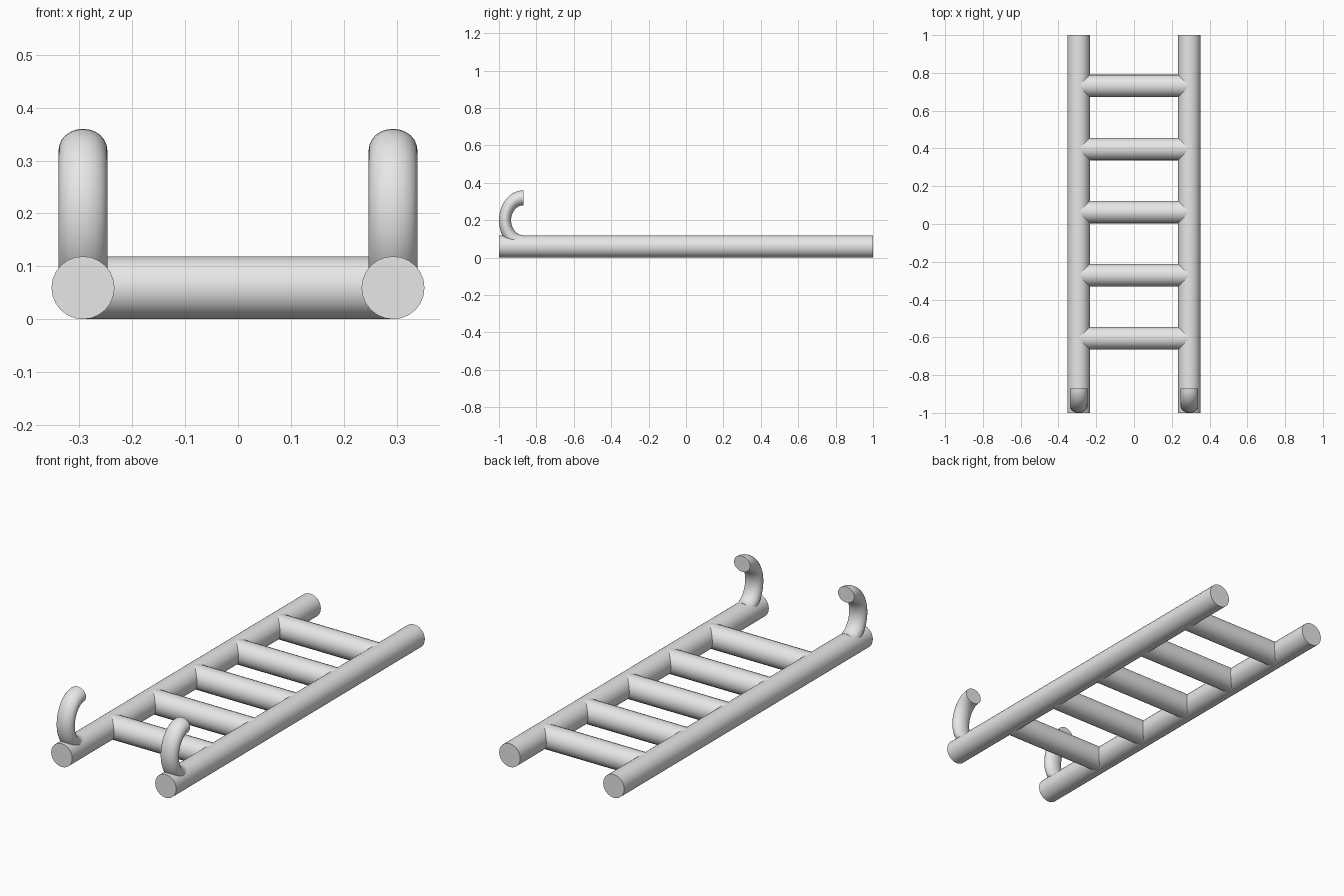
import bpy, bmesh, math
from mathutils import Matrix, Vector

cube = bpy.data.objects.get("Cube")
if cube:
    bpy.data.objects.remove(cube, do_unlink=True)

RAIL_X, RADIUS, SIDES = 0.293, 0.0595, 24

# Single grey metal
metal = bpy.data.materials.new("grey metal")
metal.use_nodes = True
colour = (0.8, 0.8, 0.8, 1)
metal.diffuse_color = colour
metal.node_tree.nodes["Principled BSDF"].inputs["Base Color"].default_value = colour


def finish(name, bm, matrix):
    """Turn a bmesh into a smooth-shaded object with sharp end caps."""
    bmesh.ops.transform(bm, matrix=matrix, verts=bm.verts)
    bmesh.ops.recalc_face_normals(bm, faces=bm.faces)
    mesh = bpy.data.meshes.new(name)
    bm.to_mesh(mesh)
    bm.free()
    mesh.materials.append(metal)
    obj = bpy.data.objects.new(name, mesh)
    bpy.context.collection.objects.link(obj)
    bpy.ops.object.select_all(action="DESELECT")
    obj.select_set(True)
    bpy.context.view_layer.objects.active = obj
    bpy.ops.object.shade_smooth_by_angle(angle=math.radians(40))
    return obj


def rod(name, centre, length, axis):
    """Capped round bar along the x or y axis."""
    bm = bmesh.new()
    bmesh.ops.create_cone(bm, cap_ends=True, segments=SIDES,
                          radius1=RADIUS, radius2=RADIUS, depth=length)
    turn = Matrix.Rotation(math.pi / 2, 4, "Y" if axis == "X" else "X")
    return finish(name, bm, Matrix.Translation(centre) @ turn)


def hook(name, x):
    """Half ring swept from inside the rail up and back over, then stretched."""
    steps, minor = 24, 1 / 3
    bm = bmesh.new()
    rings = []
    for i in range(steps + 1):
        a = math.pi / 2 + math.pi * i / steps
        ring = []
        for j in range(SIDES):
            b = 2 * math.pi * j / SIDES
            r = 1 + minor * math.cos(b)
            ring.append(bm.verts.new((minor * math.sin(b), r * math.cos(a), r * math.sin(a))))
        rings.append(ring)
    for lower, upper in zip(rings, rings[1:]):
        for j in range(SIDES):
            k = (j + 1) % SIDES
            bm.faces.new((lower[j], lower[k], upper[k], upper[j]))
    bm.faces.new(rings[0])
    bm.faces.new(rings[-1])
    stretch = Matrix.Diagonal((0.138, 0.0975, 0.12, 1))
    return finish(name, bm, Matrix.Translation((x, -0.87, 0.2)) @ stretch)


# Side rails with their hooks
for side, sign in (("left", 1), ("right", -1)):
    rod(side + "_rail", Vector((sign * RAIL_X, 0, RADIUS)), 2, "Y")
    hook(side + "_hook", sign * RAIL_X)

# Evenly spaced rungs, running between the rail centres
for i in range(5):
    rod(f"rung_{i + 1}", Vector((0, -0.605 + i * 0.334, RADIUS)), 2 * RAIL_X, "X")
